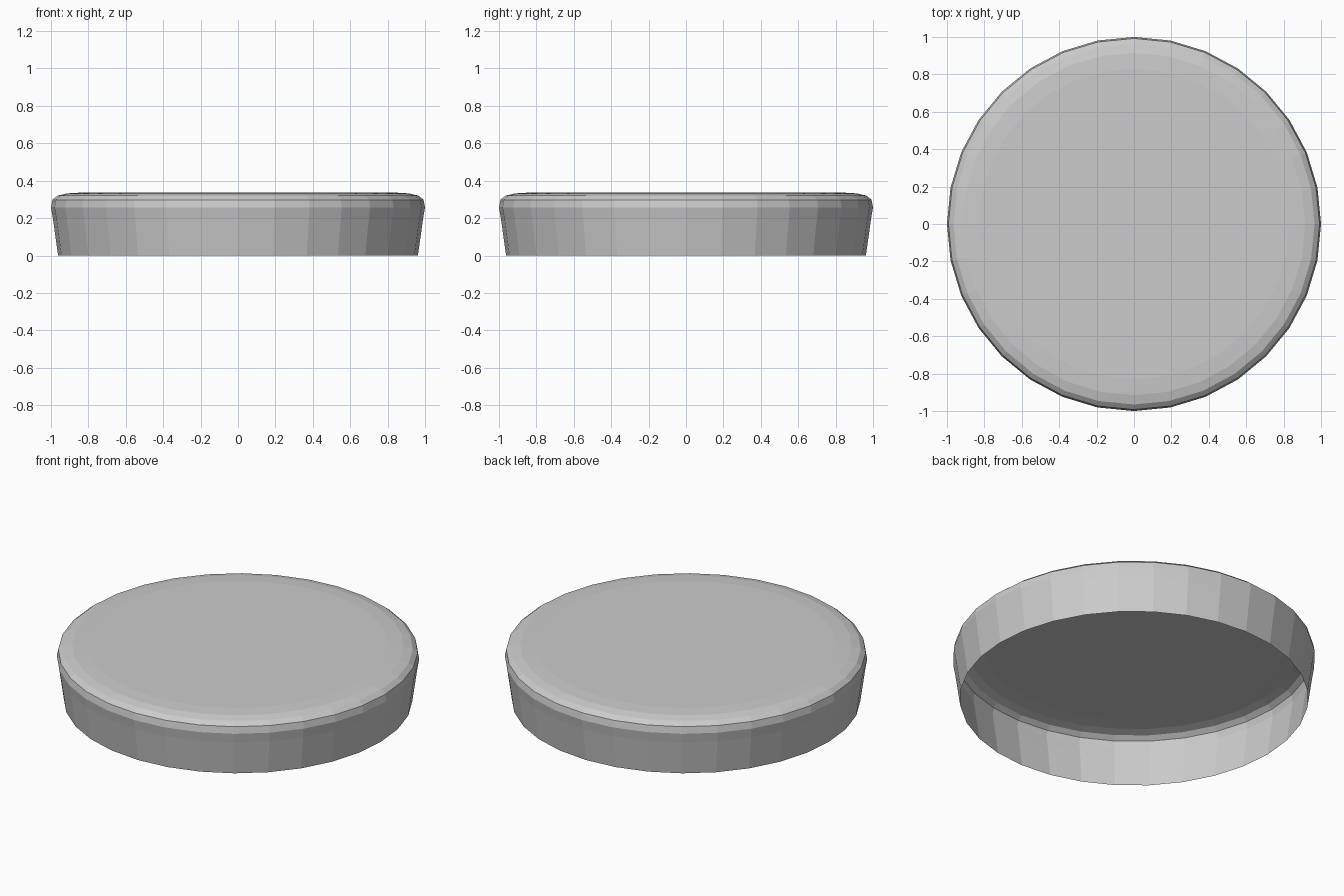
import bpy, bmesh, math

if "Cube" in bpy.data.objects:
    bpy.data.objects.remove(bpy.data.objects["Cube"])

SIDES = 32
# Radius / height profile from the open bottom rim to the top
PROFILE = [(0.962, 0.0), (0.99, 0.2), (1.0, 0.258), (0.992, 0.298),
           (0.965, 0.32), (0.915, 0.332), (0.83, 0.337)]

# Round shallow cap, open underneath
bm = bmesh.new()
rings = []
for r, z in PROFILE:
    rings.append([bm.verts.new((r * math.cos(2 * math.pi * i / SIDES),
                                r * math.sin(2 * math.pi * i / SIDES), z))
                  for i in range(SIDES)])
for low, high in zip(rings, rings[1:]):
    for i in range(SIDES):
        j = (i + 1) % SIDES
        bm.faces.new((low[i], low[j], high[j], high[i]))
bm.faces.new(rings[-1])  # flat top

mesh = bpy.data.meshes.new("round_cap")
bm.to_mesh(mesh)
bm.free()
cap = bpy.data.objects.new("round_cap", mesh)
bpy.context.collection.objects.link(cap)
